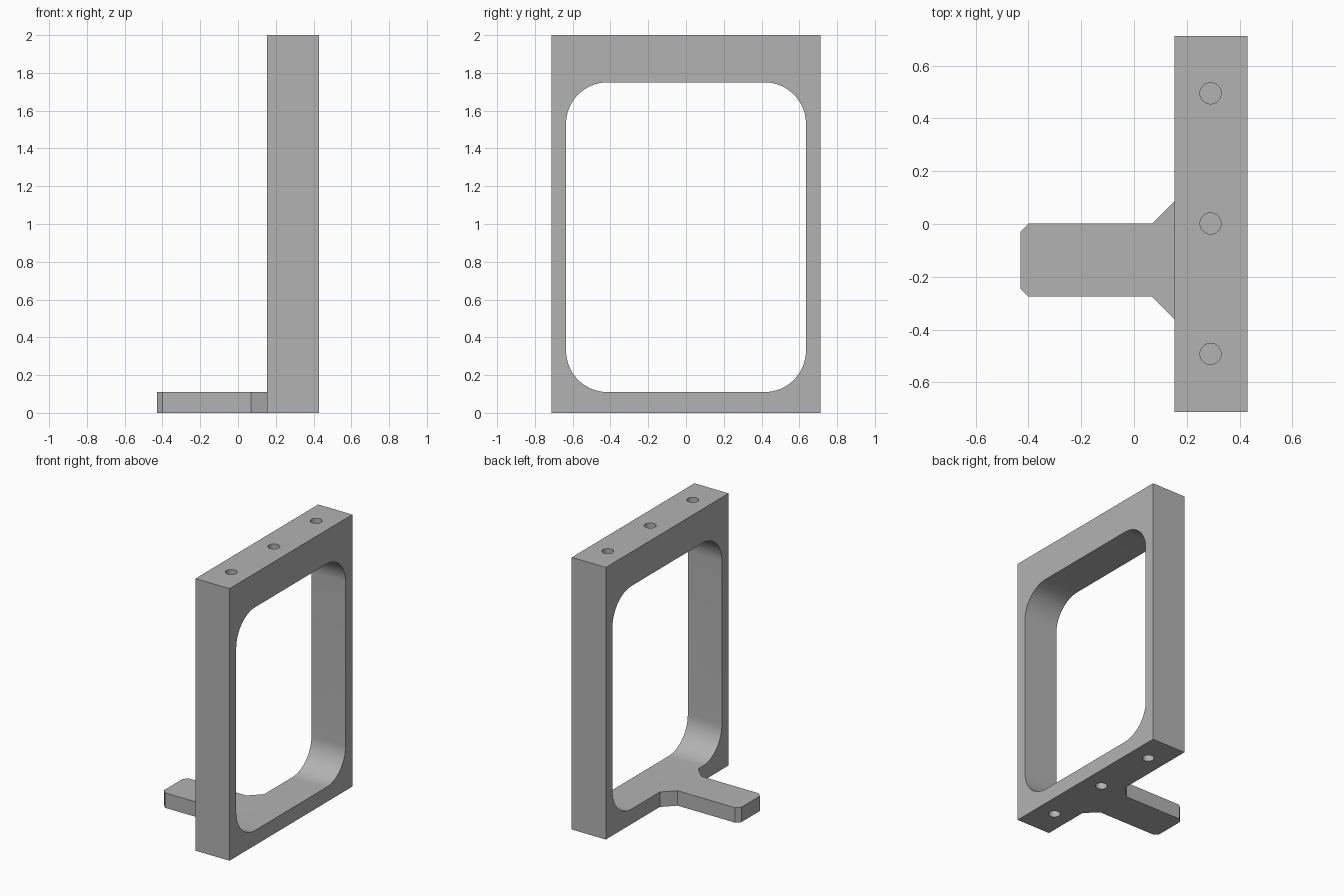
import bpy, bmesh, math

cube = bpy.data.objects.get("Cube")
if cube:
    bpy.data.objects.remove(cube, do_unlink=True)

grey = bpy.data.materials.new("plain_grey")
grey.use_nodes = True
colour = (0.45, 0.45, 0.45, 1)
grey.diffuse_color = colour
grey.node_tree.nodes["Principled BSDF"].inputs["Base Color"].default_value = colour

X0, X1 = 0.153, 0.43        # frame depth range
HALF = 0.713                # frame half width
FLOOR, CEILING = 0.11, 1.75 # opening height range


def prism(name, outline, offset):
    """Extrude a closed outline of 3D points along offset."""
    bm = bmesh.new()
    face = bm.faces.new([bm.verts.new(p) for p in outline])
    out = bmesh.ops.extrude_face_region(bm, geom=[face])
    moved = [g for g in out["geom"] if isinstance(g, bmesh.types.BMVert)]
    bmesh.ops.translate(bm, verts=moved, vec=offset)
    bmesh.ops.recalc_face_normals(bm, faces=bm.faces)
    mesh = bpy.data.meshes.new(name)
    bm.to_mesh(mesh)
    bm.free()
    mesh.materials.append(grey)
    obj = bpy.data.objects.new(name, mesh)
    bpy.context.collection.objects.link(obj)
    return obj


def arc(cx, cy, r, start, sweep, steps):
    angles = [math.radians(start + sweep * i / steps) for i in range(steps + 1)]
    return [(cx + r * math.cos(a), cy + r * math.sin(a)) for a in angles]


def combine(target, other, operation):
    """Apply a boolean and remove the helper object."""
    mod = target.modifiers.new(operation, "BOOLEAN")
    mod.operation, mod.object, mod.solver = operation, other, "EXACT"
    bpy.context.view_layer.objects.active = target
    bpy.ops.object.modifier_apply(modifier=mod.name)
    bpy.data.objects.remove(other, do_unlink=True)


# Upright rectangular frame
frame = prism("frame_bracket", [(X0, -HALF, 0), (X0, HALF, 0),
                                (X0, HALF, 2), (X0, -HALF, 2)], (X1 - X0, 0, 0))

# Foot arm with flared root and chamfered tip, flush with the frame floor
arm_y, arm_half, flare, tip = -0.137, 0.138, 0.085, 0.03
side = [(X0, arm_half + flare), (X0 - flare, arm_half),
        (-0.43 + tip, arm_half), (-0.43, arm_half - tip)]
outline = side + [(x, -y) for x, y in reversed(side)]
arm = prism("foot_arm", [(x, arm_y + y, 0) for x, y in outline], (0, 0, FLOOR))
combine(frame, arm, "UNION")

# Rounded opening
r, w = 0.22, 0.635
corners = [(w - r, CEILING - r, 0), (r - w, CEILING - r, 90),
           (r - w, FLOOR + r, 180), (w - r, FLOOR + r, 270)]
opening = [p for y, z, a in corners for p in arc(y, z, r, a, 90, 16)]
combine(frame, prism("opening_cutter", [(X0 - 0.0005, y, z) for y, z in opening],
                     (0.5, 0, 0)), "DIFFERENCE")

# Blind screw holes in the top and bottom edges
for y in (-0.492, 0.002, 0.495):
    ring = arc(0.29, y, 0.04, 0, 360, 32)[:-1]
    for z, depth in ((1.86, 0.2), (-0.1, 0.18)):
        combine(frame, prism("hole_cutter", [(a, b, z) for a, b in ring],
                             (0, 0, depth)), "DIFFERENCE")

bpy.ops.object.select_all(action="DESELECT")
frame.select_set(True)
bpy.context.view_layer.objects.active = frame
bpy.ops.object.shade_smooth_by_angle(angle=math.radians(30))
